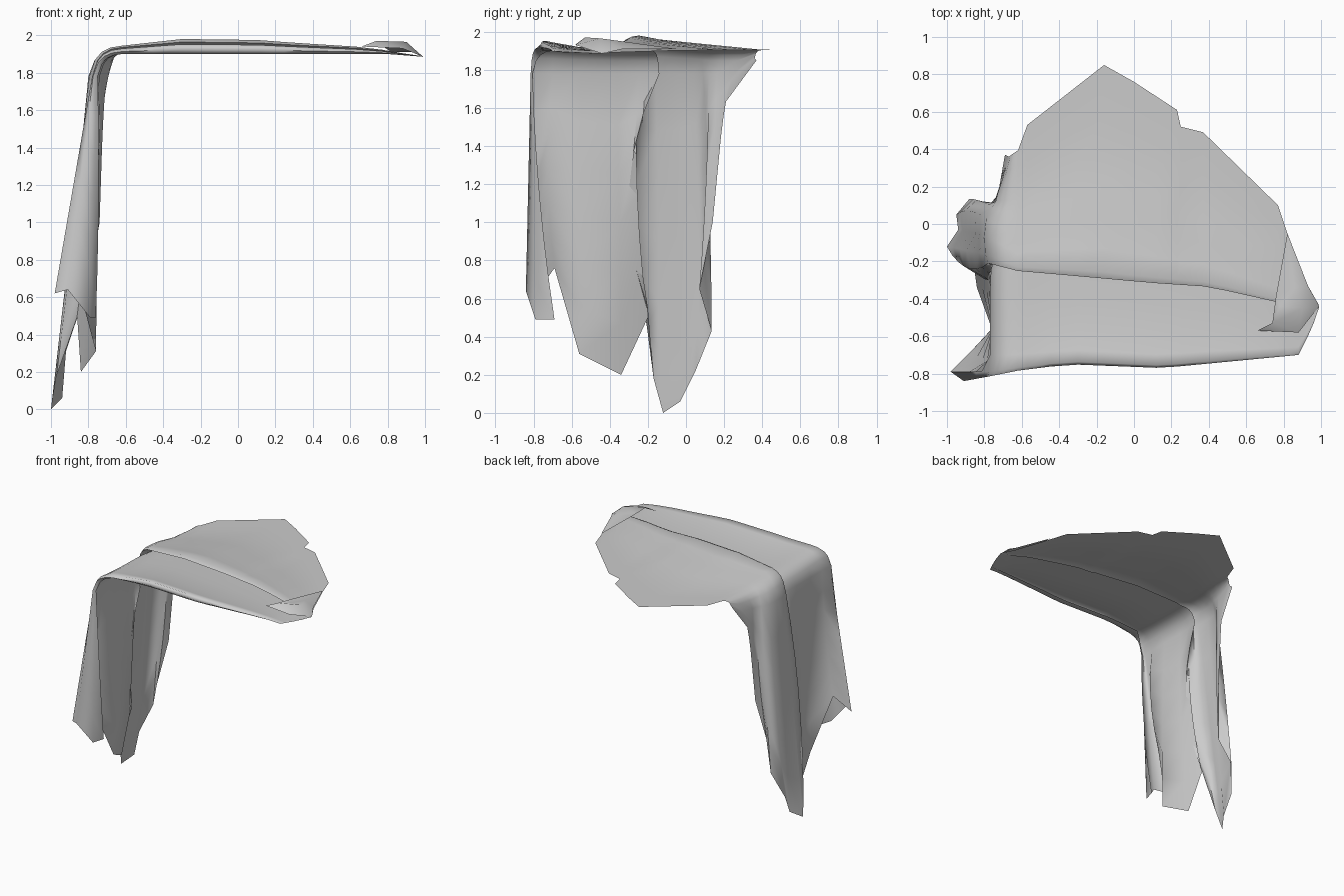
import bpy
from mathutils import Vector

if "Cube" in bpy.data.objects:
    bpy.data.objects.remove(bpy.data.objects["Cube"])


def lerp_table(table, x):
    if x <= table[0][0]:
        return table[0][1]
    for (a, u), (b, v) in zip(table, table[1:]):
        if x <= b:
            return u + (v - u) * (x - a) / (b - a)
    return table[-1][1]


def make_mesh(name, verts, faces, angle):
    mesh = bpy.data.meshes.new(name)
    mesh.from_pydata([tuple(v) for v in verts], [], faces)
    mesh.update()
    obj = bpy.data.objects.new(name, mesh)
    bpy.context.collection.objects.link(obj)
    bpy.ops.object.select_all(action='DESELECT')
    obj.select_set(True)
    bpy.context.view_layer.objects.active = obj
    bpy.ops.object.shade_smooth_by_angle(angle=angle)
    return obj


# Hanging hem, from the front flap round the two big folds to the back edge
hem = [(-.76, -.69, .49), (-.79, -.79, .49), (-.91, -.84, .64), (-.98, -.79, .62),
       (-.88, -.69, .76), (-.76, -.56, .31), (-.84, -.34, .20), (-.86, -.20, .50),
       (-.84, -.20, .55), (-.97, -.17, .18), (-1.0, -.12, 0), (-.94, -.03, .06),
       (-.95, .05, .22), (-.88, .135, .43), (-.80, .07, .65), (-.74, .14, 1.0),
       (-.72, .20, 1.62), (-.69, .37, 1.85)]
# Where each strand reaches the table edge
shoulder = [(-.75, -.805), (-.755, -.81), (-.775, -.815), (-.78, -.79), (-.77, -.70),
            (-.77, -.55), (-.77, -.36), (-.765, -.25), (-.74, -.14), (-.78, -.21),
            (-.795, -.16), (-.80, -.06), (-.79, .03), (-.76, .09), (-.74, .12),
            (-.73, .16), (-.70, .25), (-.67, .36)]
# Sideways swing of the pleats halfway down (x, y)
swing = {0: (.01, -.02), 4: (.04, -.03), 5: (.01, 0), 6: (.03, 0), 7: (.02, -.03),
         8: (.01, -.13), 9: (0, -.05), 12: (-.01, .03), 13: (0, .01), 14: (.02, .01)}

# Plan of the flat sheet: front edge, overlap ridge, back edge and ridge height
front = [(-.75, -.80), (-.35, -.75), (.15, -.77), (.88, -.70), (.95, -.56), (.99, -.445)]
ridge = [(-.75, -.24), (-.4, -.27), (.1, -.315), (.4, -.335), (.6, -.38), (.82, -.43),
         (.99, -.44)]
back = [(-.72, .25), (-.66, .37), (-.64, .34), (-.57, .53), (-.16, .85), (0, .76),
        (.23, .61), (.25, .52), (.37, .49), (.77, .10), (.82, -.05), (.93, -.33),
        (.99, -.435)]
height = [(-.72, 1.92), (-.66, 1.94), (-.3, 1.98), (.1, 1.975), (.3, 1.96), (.7, 1.935),
          (.99, 1.885)]


def section(x):
    f, r, b, h = (lerp_table(t, x) for t in (front, ridge, back, height))
    base = 1.90 if x < .8 else 1.90 - .015 * (x - .8) / .19
    w, d, lift = r - f, b - r, h - base
    pts = [(f + .16 * w, base), (f + .05 * w, base), (f, base + .3 * lift),
           (f + .03 * w, base + .65 * lift), (f + .16 * w, base + .5 * lift),
           (f + .4 * w, base + .25 * lift), (f + .75 * w, base + .1 * lift),
           (r, base + .05 * lift), (r + .12 * d, base), (r, h - .2 * lift),
           (r + .03 * d, h)]
    for t in (.14, .28, .44, .6, .78, .9, 1):
        pts.append((r + t * d, base + .9 * lift * max(0, 1 - 1.6 * t) + .003))
    return [Vector((x, y, z)) for y, z in pts]


# Draped sheet: one loft from hem, over the table edge, to the far tip
rows = []
for t in (0, .17, .33, .5, .67, .83, 1):
    row = []
    for i, (p, s) in enumerate(zip(hem, shoulder)):
        top = Vector((s[0], s[1], max(1.78, p[2] + .01)))
        v = Vector(p).lerp(top, t)
        dx, dy = swing.get(i, (0, 0))
        k = 4 * t * (1 - t)
        row.append(v + Vector((dx * k, dy * k, 0)))
    rows.append(row)
start = section(-.62)
lower = rows[-1]
# Rounded bend over the edge
for a, c in ((.18, .55), (.38, .8), (.65, .94)):
    bend = []
    for s, q in zip(lower, start):
        v = s.lerp(q, a)
        v.z = s.z + (q.z - s.z) * c
        bend.append(v)
    rows.append(bend)
for x in (-.62, -.57, -.45, -.3, -.16, 0, .12, .23, .25, .37, .5, .63, .77, .82,
          .88, .93, .96, .99):
    rows.append(section(x))
n = len(hem)
faces = [(j * n + i, j * n + i + 1, (j + 1) * n + i + 1, (j + 1) * n + i)
         for j in range(len(rows) - 1) for i in range(n - 1)]
make_mesh("draped_sheet", [v for r in rows for v in r], faces, 1.4)

# Crumpled corner turned back over the far end
flap = [(.82, -.05, 1.91), (.93, -.33, 1.91), (.99, -.44, 1.885), (.88, -.58, 1.93),
        (.66, -.57, 1.94), (.74, -.53, 1.97), (.76, -.38, 1.95), (.86, -.34, 1.95),
        (.90, -.45, 1.965), (.78, -.44, 1.945)]
make_mesh("crumpled_corner", flap,
          [(0, 7, 6), (0, 1, 7), (1, 2, 8), (1, 8, 7), (2, 3, 8), (3, 4, 5),
           (3, 5, 8), (5, 9, 8), (9, 7, 8), (9, 6, 7), (5, 6, 9)], .9)
